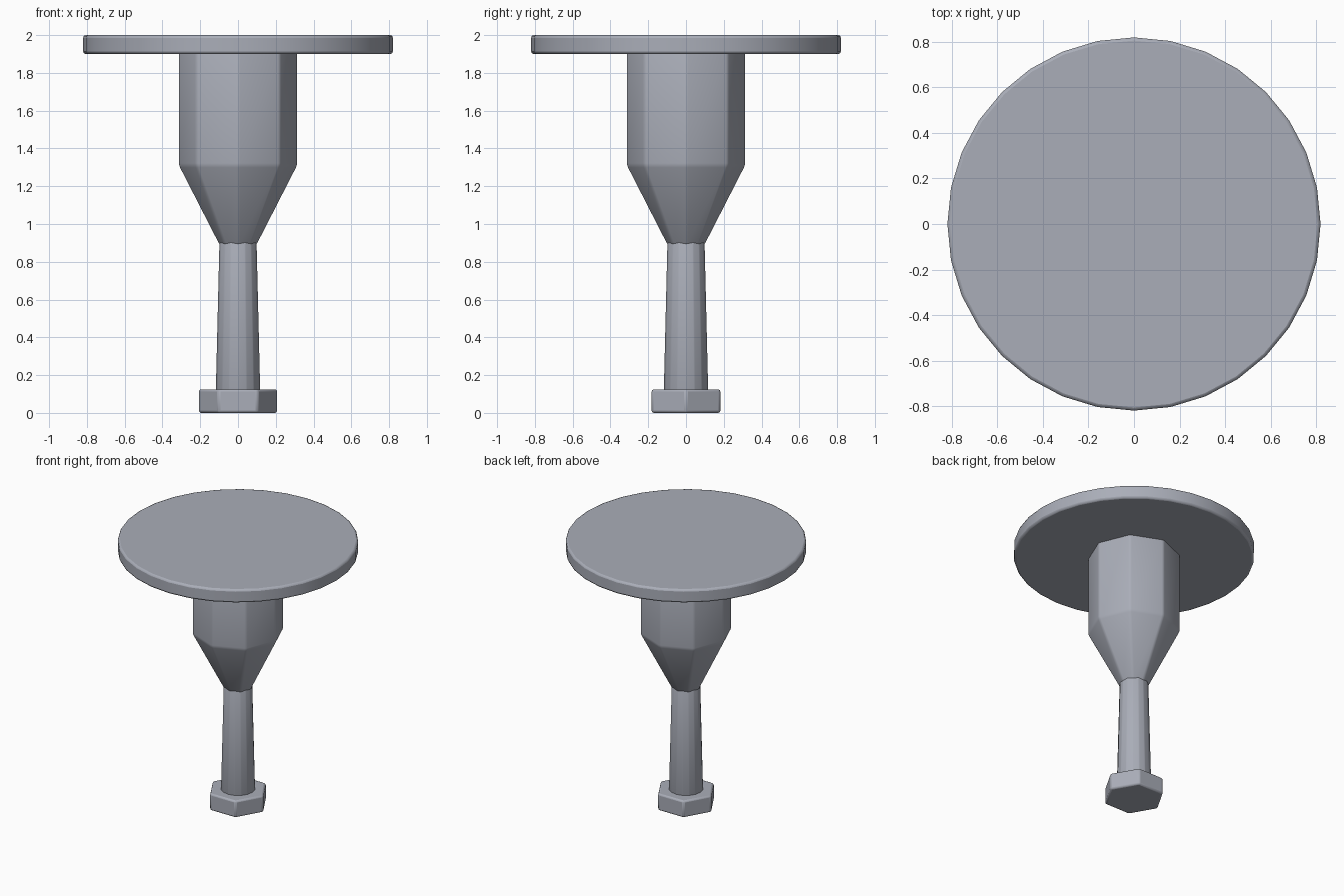
import bpy
import bmesh
import math

cube = bpy.data.objects.get("Cube")
if cube:
    bpy.data.objects.remove(cube, do_unlink=True)

COLOUR = (0.40, 0.42, 0.48, 1.0)
steel = bpy.data.materials.new("blue_grey_metal")
steel.use_nodes = True
steel.diffuse_color = COLOUR
steel.node_tree.nodes["Principled BSDF"].inputs["Base Color"].default_value = COLOUR


def turned_part(name, sides, profile, bevel):
    """Sweep (radius, height) points around z, with a vertex on +x."""
    bm = bmesh.new()
    rings = []
    for radius, z in profile:
        angles = [2 * math.pi * i / sides for i in range(sides)]
        rings.append([bm.verts.new((radius * math.cos(a), radius * math.sin(a), z))
                      for a in angles])
    for low, high in zip(rings, rings[1:]):
        for i in range(sides):
            j = (i + 1) % sides
            bm.faces.new((low[i], low[j], high[j], high[i]))
    bm.faces.new(rings[0][::-1])
    bm.faces.new(rings[-1])
    mesh = bpy.data.meshes.new(name)
    bm.to_mesh(mesh)
    bm.free()
    mesh.materials.append(steel)
    obj = bpy.data.objects.new(name, mesh)
    bpy.context.collection.objects.link(obj)

    # Softened corners
    mod = obj.modifiers.new("soft_edges", "BEVEL")
    mod.width = bevel
    mod.segments = 2
    mod.limit_method = "ANGLE"
    mod.angle_limit = math.radians(20)

    bpy.ops.object.select_all(action="DESELECT")
    obj.select_set(True)
    bpy.context.view_layer.objects.active = obj
    bpy.ops.object.shade_smooth_by_angle(angle=math.radians(50))
    return obj


# Hexagonal foot
turned_part("hex_foot", 6, [(0.21, 0), (0.21, 0.125)], 0.012)

# Slightly tapered stem
turned_part("stem", 16, [(0.118, 0.11), (0.098, 0.93)], 0.004)

# Eight-sided housing narrowing down to the stem
turned_part("housing", 8, [(0.1, 0.89), (0.315, 1.31), (0.315, 1.91)], 0.012)

# Round plate on top
turned_part("top_plate", 32, [(0.82, 1.9), (0.82, 2.0)], 0.014)
